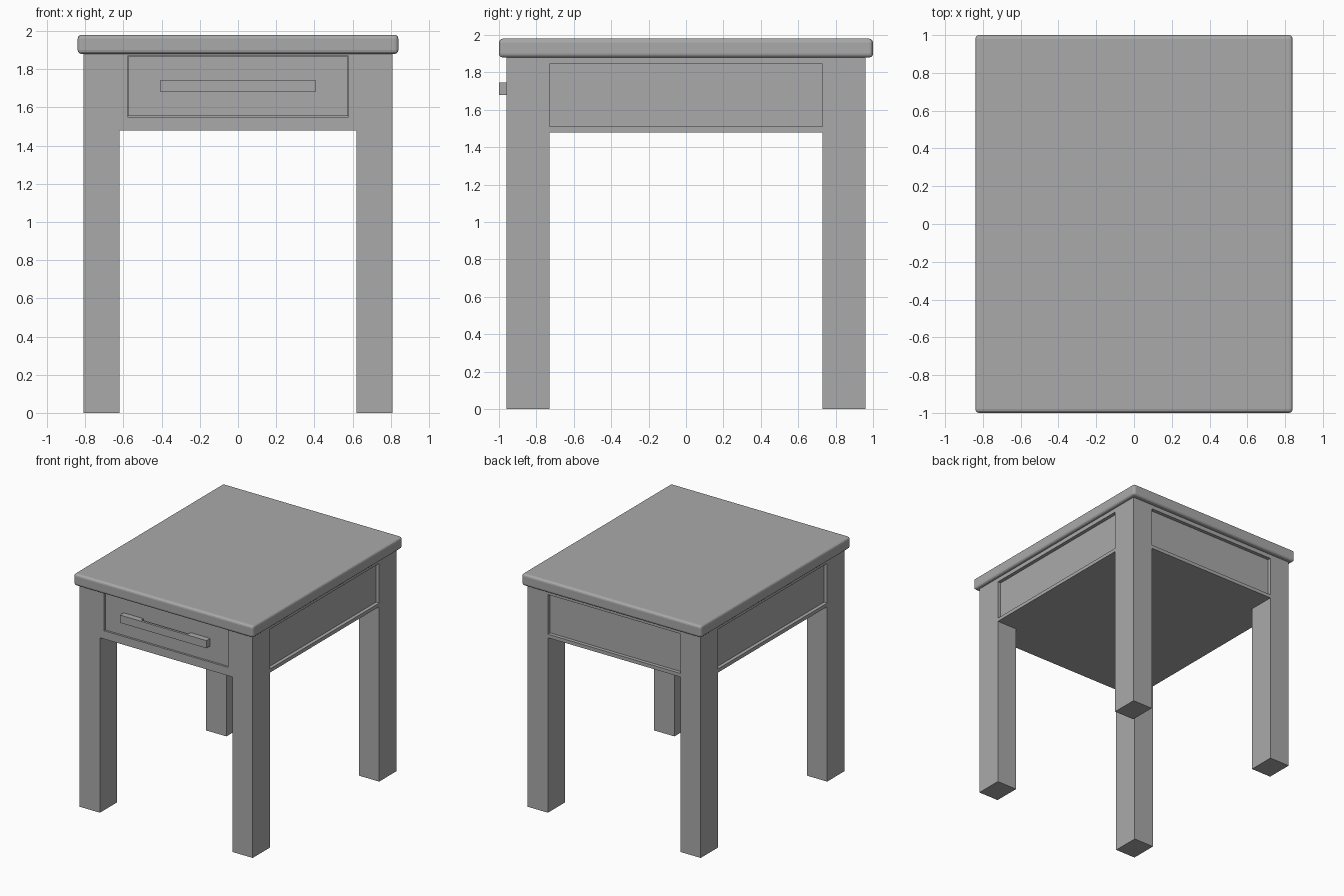
import bpy
import bmesh
from mathutils import Vector

cube = bpy.data.objects.get("Cube")
if cube:
    bpy.data.objects.remove(cube, do_unlink=True)

# Single flat colour
grey = bpy.data.materials.new("plain grey")
grey.use_nodes = True
grey.diffuse_color = (0.4, 0.4, 0.4, 1)
grey.node_tree.nodes["Principled BSDF"].inputs["Base Color"].default_value = (0.4, 0.4, 0.4, 1)


def box(name, x, y, z, bevel=0):
    """Box from (min, max) ranges on each axis."""
    low, high = (Vector(corner) for corner in zip(x, y, z))
    mesh = bpy.data.meshes.new(name)
    bm = bmesh.new()
    bmesh.ops.create_cube(bm, size=1)
    for v in bm.verts:
        v.co = (low + high) / 2 + v.co * (high - low)
    bm.to_mesh(mesh)
    bm.free()
    mesh.materials.append(grey)
    obj = bpy.data.objects.new(name, mesh)
    bpy.context.collection.objects.link(obj)
    if bevel:
        mod = obj.modifiers.new("rounded edges", "BEVEL")
        mod.width = bevel
        mod.segments = 3
    return obj


def span(a, b, side=1):
    """Range mirrored to the chosen side of the centre."""
    return tuple(sorted((a * side, b * side)))


LEG_X, LEG_Y = (0.62, 0.81), (0.73, 0.96)
APRON, UNDER_TOP = 1.48, 1.88
RECESS = 0.03

# Table top
box("table_top", (-0.84, 0.84), (-1, 1), (UNDER_TOP, 1.98), 0.02)

# Legs
for sx, side in ((1, "left"), (-1, "right")):
    for sy, end in ((-1, "front"), (1, "back")):
        box(f"{end}_{side}_leg", span(*LEG_X, sx), span(*LEG_Y, sy), (0, UNDER_TOP))

# Closed case whose sides form the recessed panels
case_x, case_y = LEG_X[1] - RECESS, LEG_Y[1] - RECESS
box("case", (-case_x, case_x), (-case_y, case_y), (APRON, UNDER_TOP))

# Rails above and below the side and back panels
for label, z in (("lower", (APRON, 1.51)), ("upper", (1.845, UNDER_TOP))):
    for sx, side in ((1, "left"), (-1, "right")):
        box(f"{side}_{label}_rail", span(case_x, LEG_X[1], sx), (-LEG_Y[0], LEG_Y[0]), z)
    box(f"back_{label}_rail", (-LEG_X[0], LEG_X[0]), (case_y, LEG_Y[1]), z)

# Front frame around the drawer
front = (-LEG_Y[1], -case_y)
box("front_lower_rail", (-LEG_X[0], LEG_X[0]), front, (APRON, 1.55))
box("front_upper_rail", (-LEG_X[0], LEG_X[0]), front, (1.87, UNDER_TOP))
for sx, side in ((1, "left"), (-1, "right")):
    box(f"front_{side}_stile", span(0.58, LEG_X[0], sx), front, (1.55, 1.87))

# Drawer front with a thin shadow gap
box("drawer_front", (-0.576, 0.576), (-0.95, -case_y), (1.554, 1.866))

# Handle bar on two feet
box("handle_bar", (-0.405, 0.405), (-1, -0.98), (1.68, 1.745))
for sx, side in ((1, "left"), (-1, "right")):
    box(f"handle_{side}_foot", span(0.22, 0.405, sx), (-0.98, -0.95), (1.68, 1.745))
